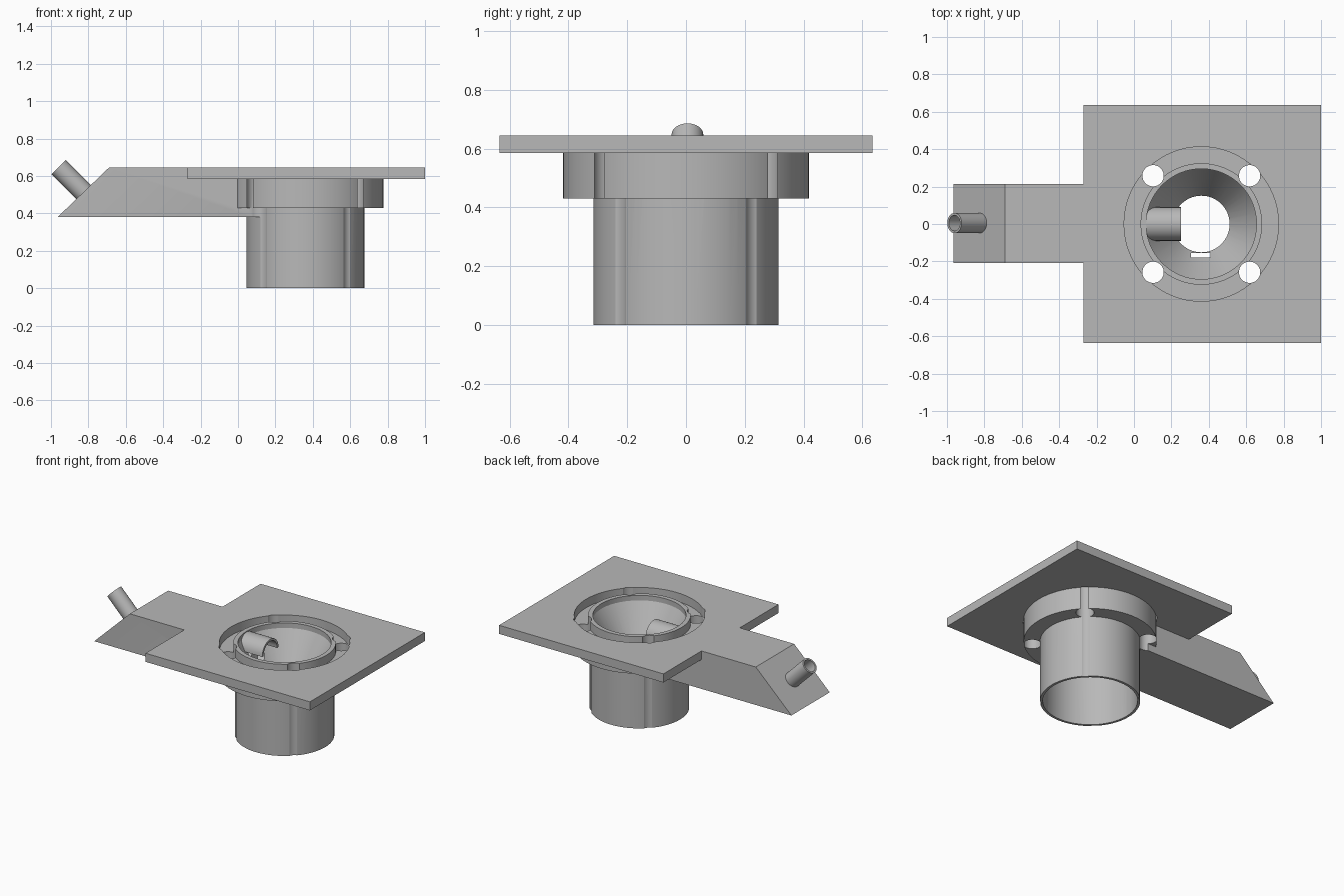
import bpy, bmesh, math
from mathutils import Vector

if "Cube" in bpy.data.objects:
    bpy.data.objects.remove(bpy.data.objects["Cube"])

CX = 0.36            # axis of the funnel and tube
SEG = 64

grey = bpy.data.materials.new("plain grey")
grey.diffuse_color = (0.48, 0.48, 0.48, 1)
grey.use_nodes = True
grey.node_tree.nodes["Principled BSDF"].inputs["Base Color"].default_value = grey.diffuse_color


def finish(name, bm):
    bmesh.ops.recalc_face_normals(bm, faces=bm.faces)
    me = bpy.data.meshes.new(name)
    bm.to_mesh(me)
    bm.free()
    ob = bpy.data.objects.new(name, me)
    bpy.context.collection.objects.link(ob)
    me.materials.append(grey)
    return ob


def prism(name, pts, offset):
    """Extrude a closed outline by an offset vector."""
    bm = bmesh.new()
    f = bm.faces.new([bm.verts.new(p) for p in pts])
    r = bmesh.ops.extrude_face_region(bm, geom=[f])
    vs = [g for g in r["geom"] if isinstance(g, bmesh.types.BMVert)]
    bmesh.ops.translate(bm, verts=vs, vec=Vector(offset))
    return finish(name, bm)


def box(name, x0, x1, y0, y1, z0, z1):
    return prism(name, [(x0, y0, z0), (x1, y0, z0), (x1, y1, z0), (x0, y1, z0)],
                 (0, 0, z1 - z0))


def rod(name, a, b, r, seg=32):
    """Solid cylinder between two points."""
    a, b = Vector(a), Vector(b)
    q = (b - a).to_track_quat('Z', 'Y')
    ring = [a + q @ Vector((r * math.cos(t), r * math.sin(t), 0))
            for t in (2 * math.pi * i / seg for i in range(seg))]
    return prism(name, ring, b - a)


def lathe(name, profile):
    """Turn a closed (radius, z) profile around the funnel axis."""
    bm = bmesh.new()
    rings = []
    for r, z in profile:
        n = 1 if r == 0 else SEG
        rings.append([bm.verts.new((CX + r * math.cos(2 * math.pi * i / SEG),
                                    r * math.sin(2 * math.pi * i / SEG), z))
                      for i in range(n)])
    for a, b in zip(rings, rings[1:] + rings[:1]):
        if len(a) == 1 and len(b) == 1:
            continue
        for i in range(SEG):
            j = (i + 1) % SEG
            vs = [a[i % len(a)], a[j % len(a)], b[j % len(b)], b[i % len(b)]]
            bm.faces.new(list(dict.fromkeys(vs)))
    return finish(name, bm)


def combine(target, other, op):
    m = target.modifiers.new(op, 'BOOLEAN')
    m.operation, m.object, m.solver = op, other, 'EXACT'
    dg = bpy.context.evaluated_depsgraph_get()
    me = bpy.data.meshes.new_from_object(target.evaluated_get(dg))
    target.modifiers.clear()
    target.data = me
    bpy.data.objects.remove(other)


# Square plate joined to the side arm, flange and tube
body = box("funnel_body", -0.27, 1.0, -0.635, 0.635, 0.585, 0.645)
arm = prism("arm", [(-0.965, -0.208, 0.38), (0.15, -0.208, 0.38),
                    (0.15, -0.208, 0.645), (-0.69, -0.208, 0.645)], (0, 0.423, 0))
flange = lathe("flange", [(0, 0.43), (0.418, 0.43), (0.418, 0.61), (0, 0.61)])
tube = lathe("tube", [(0, 0), (0.315, 0), (0.315, 0.62), (0, 0.62)])
for part in (arm, flange, tube):
    combine(body, part, 'UNION')

# Recess around the rim, funnel cone, and the hollow of the tube below it
cuts = [
    lathe("recess", [(0.325, 0.585), (0.413, 0.585), (0.413, 0.7), (0.325, 0.7)]),
    lathe("cone", [(0, 0.36), (0.143, 0.36), (0.145, 0.37), (0.295, 0.61),
                   (0.295, 0.7), (0, 0.7)]),
    lathe("hollow", [(0, -0.1), (0.298, -0.1), (0.298, 0.5), (0.165, 0.38), (0, 0.38)]),
    box("slot", 0.305, 0.41, -0.178, -0.155, 0.33, 0.55),
    rod("bore", (-0.6, 0.005, 0.51), (0.2, 0.005, 0.51), 0.07),
]
# Four screw holes, which also groove the tube
for sx in (-1, 1):
    for sy in (-1, 1):
        x, y = CX + sx * 0.258, sy * 0.258
        cuts.append(rod("screw_hole", (x, y, -0.1), (x, y, 0.8), 0.057))
for c in cuts:
    combine(body, c, 'DIFFERENCE')

# Slanted inlet nozzle, bored into the arm
tip, base = Vector((-0.96, 0.005, 0.6475)), Vector((-0.80, 0.005, 0.4875))
step = (base - tip).normalized()
nozzle = rod("inlet_nozzle", tip, base, 0.054)
combine(nozzle, rod("n_bore", tip - step * 0.05, base + step * 0.05, 0.042), 'DIFFERENCE')
combine(body, rod("a_bore", tip, base + step * 0.08, 0.042), 'DIFFERENCE')

# Half-round spout hood inside the funnel
arch = []
for r, order in ((0.09, range(17)), (0.075, range(16, -1, -1))):
    for i in order:
        t = math.pi * i / 16
        arch.append((0.055, r * math.cos(t), 0.55 + r * math.sin(t)))
hood = prism("spout_hood", arch, (0.195, 0, 0))

for ob in (body, nozzle, hood):
    bpy.ops.object.select_all(action='DESELECT')
    ob.select_set(True)
    bpy.context.view_layer.objects.active = ob
    bpy.ops.object.shade_smooth_by_angle(angle=math.radians(30))
